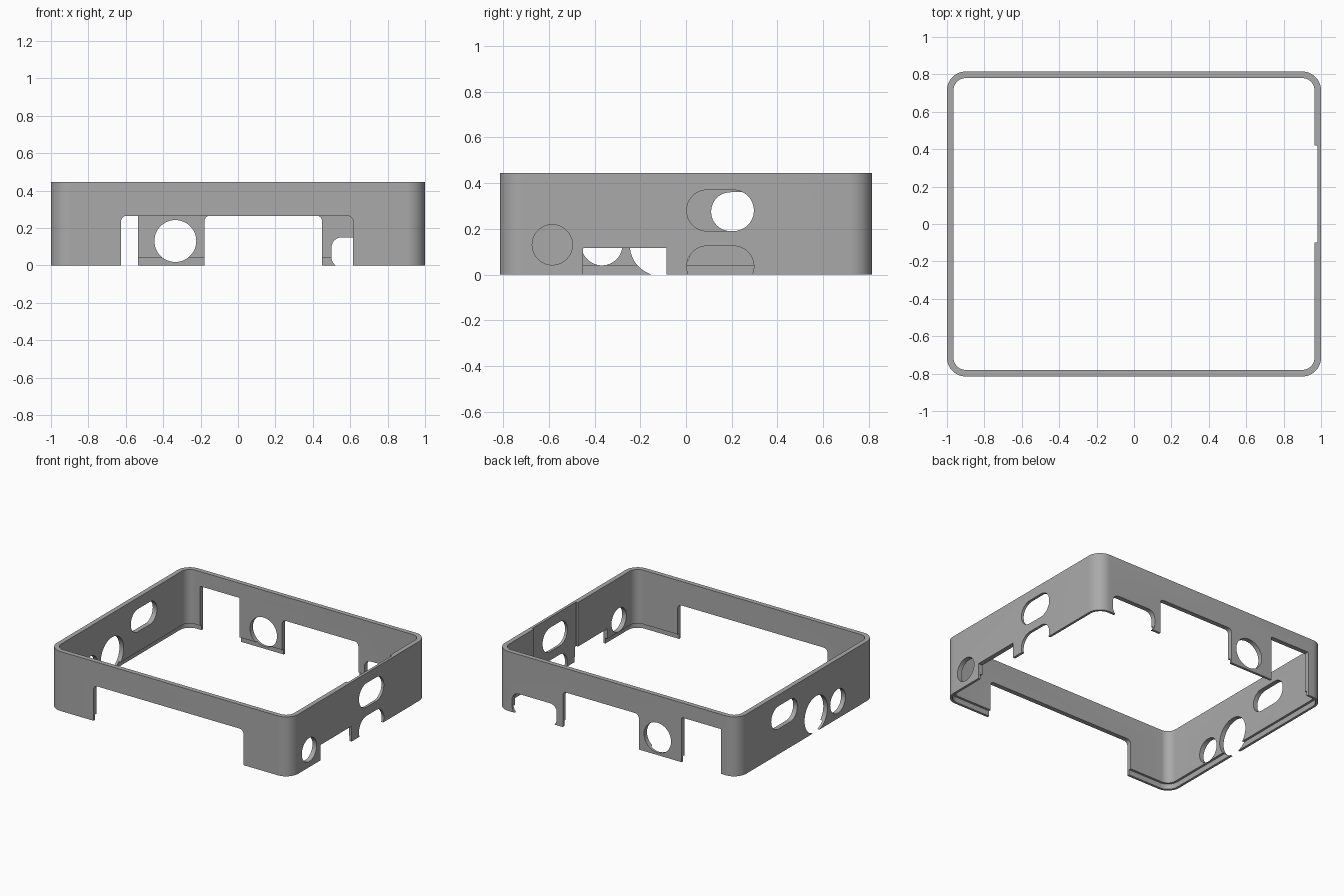
import bpy, math
from mathutils import Vector

cube = bpy.data.objects.get("Cube")
if cube:
    bpy.data.objects.remove(cube)

L, W, H = 2.0, 1.63, 0.445      # outer size
WALL, LIP, LIP_H = 0.035, 0.018, 0.04

grey = bpy.data.materials.new("plain grey")
grey.use_nodes = True
colour = (0.4, 0.4, 0.4, 1)
grey.diffuse_color = colour
grey.node_tree.nodes["Principled BSDF"].inputs["Base Color"].default_value = colour


def prism(name, axis, a0, a1, b0, b1, c0, c1, r, seg=12):
    """Rounded rectangle (a, b) extruded from c0 to c1 along an axis."""
    r = min(r, (a1 - a0) / 2 - 1e-4, (b1 - b0) / 2 - 1e-4)
    corners = [(a1 - r, b1 - r), (a0 + r, b1 - r), (a0 + r, b0 + r), (a1 - r, b0 + r)]
    outline = []
    for q, (ca, cb) in enumerate(corners):
        for i in range(seg + 1):
            t = math.pi / 2 * (q + i / seg)
            outline.append((ca + r * math.cos(t), cb + r * math.sin(t)))
    place = {"z": lambda a, b, c: (a, b, c),
             "x": lambda a, b, c: (c, a, b),
             "y": lambda a, b, c: (a, -c, b)}[axis]
    n = len(outline)
    verts = [Vector(place(a, b, c)) for c in (c0, c1) for a, b in outline]
    faces = [list(range(n))[::-1], list(range(n, 2 * n))]
    faces += [(i, (i + 1) % n, n + (i + 1) % n, n + i) for i in range(n)]
    mesh = bpy.data.meshes.new(name)
    mesh.from_pydata(verts, [], faces)
    mesh.update()
    obj = bpy.data.objects.new(name, mesh)
    bpy.context.scene.collection.objects.link(obj)
    return obj


def ring(name, inset, z0, z1, r):
    x, y = L / 2 - inset, W / 2 - inset
    return prism(name, "z", -x, x, -y, y, z0, z1, r)


frame = ring("case_frame", 0, 0, H, 0.1)
frame.data.materials.append(grey)

# Hollow inside and the stepped lip round the bottom
cutters = [
    ring("hollow_cutter", WALL, -0.1, H + 0.1, 0.1 - WALL),
    ring("lip_cutter", LIP, -0.1, LIP_H, 0.1 - LIP),
    # Shallow recess inside the left wall
    prism("recess_cutter", "z", 0.9, 0.98, -0.1, 0.42, -0.1, H + 0.1, 0.002, 1),
]


def wall_cut(name, wall, a0, a1, z0, z1, r):
    axis, c0, c1 = {"front": ("y", 0.7, 0.9), "back": ("y", -0.9, -0.7),
                    "left": ("x", 0.9, 1.1), "right": ("x", -1.1, -0.9)}[wall]
    cutters.append(prism(name + "_cutter", axis, a0, a1, z0, z1, c0, c1, r))


def round_cut(name, wall, a, z, r):
    wall_cut(name, wall, a - r, a + r, z - r, z + r, r)


# Front wall
wall_cut("front_opening", "front", -0.625, 0.615, -0.2, 0.265, 0.03)
# Back wall
wall_cut("back_wide_opening", "back", -0.18, 0.45, -0.2, 0.265, 0.03)
wall_cut("back_tall_opening", "back", -0.86, -0.535, -0.2, 0.335, 0.005)
wall_cut("back_small_opening", "back", 0.5, 0.87, -0.012, 0.15, 0.055)
round_cut("back_hole", "back", -0.335, 0.13, 0.112)
# Left wall
round_cut("left_hole", "left", -0.585, 0.13, 0.088)
wall_cut("left_notch", "left", -0.45, -0.085, -0.2, 0.115, 0.002)
wall_cut("left_upper_slot", "left", 0.003, 0.297, 0.19, 0.37, 0.09)
wall_cut("left_lower_slot", "left", 0.003, 0.297, -0.055, 0.125, 0.09)
# Right wall
wall_cut("right_slot", "right", 0.11, 0.42, 0.19, 0.36, 0.085)
round_cut("right_large_hole", "right", -0.11, 0.13, 0.136)
round_cut("right_small_hole", "right", -0.368, 0.13, 0.09)

# Cut everything, then drop the cutters
for cutter in cutters:
    cutter.hide_render = True
    mod = frame.modifiers.new(cutter.name, "BOOLEAN")
    mod.operation = "DIFFERENCE"
    mod.solver = "EXACT"
    mod.object = cutter
bpy.context.view_layer.update()
graph = bpy.context.evaluated_depsgraph_get()
mesh = bpy.data.meshes.new_from_object(frame.evaluated_get(graph))
frame.modifiers.clear()
frame.data = mesh
mesh.materials.clear()
mesh.materials.append(grey)
for poly in mesh.polygons:
    poly.material_index = 0
for cutter in cutters:
    bpy.data.objects.remove(cutter)

for obj in bpy.context.selected_objects:
    obj.select_set(False)
frame.select_set(True)
bpy.context.view_layer.objects.active = frame
bpy.ops.object.shade_smooth_by_angle(angle=math.radians(30))
